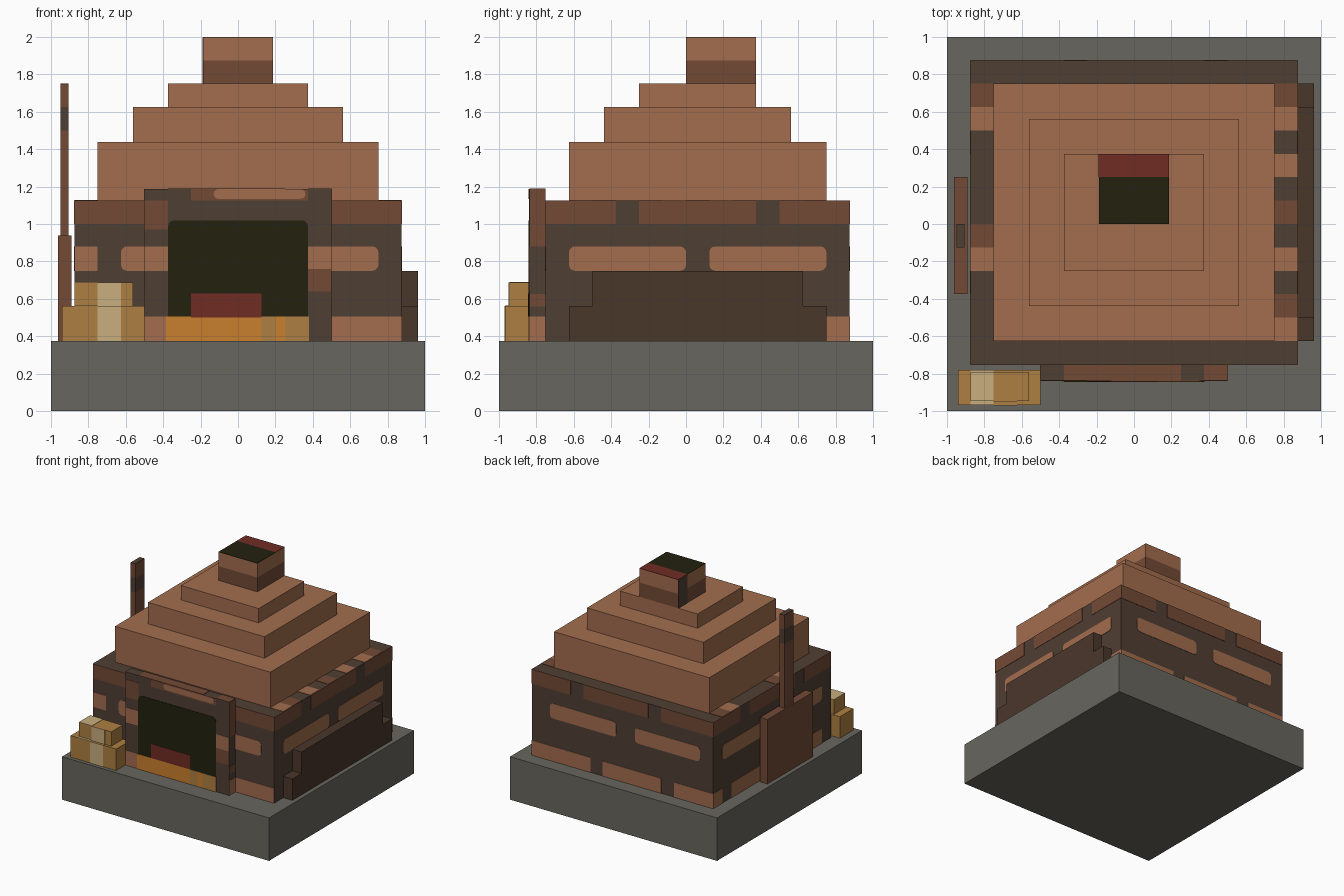
import bpy, bmesh, math

if "Cube" in bpy.data.objects:
    bpy.data.objects.remove(bpy.data.objects["Cube"])


def lin(c):
    c /= 255
    return c / 12.92 if c <= 0.04045 else ((c + 0.055) / 1.055) ** 2.4


MATS = {}
for name, rgb in {
    "stone grey": (104, 102, 94), "mortar brown": (79, 62, 51),
    "light brick": (162, 109, 78), "dark brick": (115, 74, 53),
    "soot black": (34, 33, 15), "ember red": (112, 44, 36),
    "fire orange": (201, 128, 45), "log gold": (174, 127, 65),
    "cut wood tan": (200, 175, 126), "trough brown": (74, 55, 43),
}.items():
    m = bpy.data.materials.new(name)
    m.diffuse_color = (*[lin(c) for c in rgb], 1)
    m.use_nodes = True
    m.node_tree.nodes["Principled BSDF"].inputs["Base Color"].default_value = m.diffuse_color
    MATS[name] = m
GREY, MORTAR, LIGHT, DARK, BLACK, RED, ORANGE, GOLD, TAN, TROUGH = MATS


def finish(name, bm, mats):
    bmesh.ops.recalc_face_normals(bm, faces=bm.faces[:])
    me = bpy.data.meshes.new(name)
    bm.to_mesh(me)
    bm.free()
    for m in mats:
        me.materials.append(MATS[m])
    ob = bpy.data.objects.new(name, me)
    bpy.context.collection.objects.link(ob)
    return ob


def box(name, x0, x1, y0, y1, z0, z1, mat):
    bm = bmesh.new()
    bmesh.ops.create_cube(bm, size=1)
    for v in bm.verts:
        v.co = (x1 if v.co.x > 0 else x0, y1 if v.co.y > 0 else y0,
                z1 if v.co.z > 0 else z0)
    return finish(name, bm, [mat])


def outline(u0, u1, v0, v1, r):
    """Rectangle outline, with rounded corners when r > 0."""
    if not r:
        return [(u0, v0), (u1, v0), (u1, v1), (u0, v1)]
    pts = []
    corners = [(u1 - r, v1 - r), (u0 + r, v1 - r), (u0 + r, v0 + r), (u1 - r, v0 + r)]
    for i, (cu, cv) in enumerate(corners):
        for k in range(4):
            a = math.radians(90 * i + 30 * k)
            pts.append((cu + r * math.cos(a), cv + r * math.sin(a)))
    return pts


def plates(name, axis, pos, side, items, r=0.0, t=0.003):
    """Thin painted plates (u0, u1, v0, v1, material) on a wall across an axis."""
    bm = bmesh.new()
    mats = list(dict.fromkeys(i[4] for i in items))
    for u0, u1, v0, v1, mat in items:
        ends = []
        for w in (pos, pos + side * t):
            ring = []
            for p in outline(u0, u1, v0, v1, r):
                co = list(p)
                co.insert(axis, w)
                ring.append(bm.verts.new(co))
            ends.append(ring)
        a, b = ends
        n = len(a)
        faces = [bm.faces.new(a), bm.faces.new(b)]
        faces += [bm.faces.new((a[i], a[(i + 1) % n], b[(i + 1) % n], b[i])) for i in range(n)]
        for f in faces:
            f.material_index = mats.index(mat)
    return finish(name, bm, mats)


# Plinth and brick house body
box("plinth", -1, 1, -1, 1, 0, 0.375, GREY)
box("house_body", -0.875, 0.875, -0.75, 0.875, 0.375, 1.125, MORTAR)

# Stepped roof
for i, (x, y0, y1, z0, z1) in enumerate([(0.75, -0.625, 0.75, 1.125, 1.4375),
                                         (0.5625, -0.4375, 0.5625, 1.4375, 1.625),
                                         (0.375, -0.25, 0.375, 1.625, 1.75)]):
    box(f"roof_step_{i + 1}", -x, x, y0, y1, z0, z1, LIGHT)

# Chimney with flue opening
box("chimney_base", -0.1875, 0.1875, 0, 0.375, 1.75, 1.875, DARK)
box("chimney_top", -0.1875, 0.1875, 0, 0.375, 1.875, 1.997, LIGHT)
plates("chimney_flue", 2, 1.997, 1, [(-0.1875, 0.1875, 0, 0.25, BLACK),
                                     (-0.1875, 0.1875, 0.25, 0.375, RED)])
plates("chimney_corner", 0, -0.1875, -1, [(0.25, 0.375, 1.75, 1.997, MORTAR)])

# Brick courses: low, middle, top
LOW, MID, TOP = (0.375, 0.505), (0.75, 0.88), (1.0, 1.125)
for name, side in (("right", 1), ("left", -1)):
    plates(f"{name}_middle_bricks", 0, 0.875 * side, side,
           [(-0.625, 0.0, *MID, LIGHT), (0.125, 0.75, *MID, LIGHT)], r=0.03)
    plates(f"{name}_edge_bricks", 0, 0.875 * side, side,
           [(-0.75, -0.375, *TOP, DARK), (-0.25, 0.375, *TOP, DARK),
            (0.5, 0.875, *TOP, DARK), (-0.625, -0.06, *LOW, LIGHT),
            (0.06, 0.625, *LOW, LIGHT), (0.75, 0.875, *LOW, LIGHT)])
plates("back_middle_bricks", 1, 0.875, 1,
       [(0.06, 0.7, *MID, LIGHT), (-0.75, -0.12, *MID, LIGHT)], r=0.03)
plates("back_edge_bricks", 1, 0.875, 1,
       [(0.5, 0.875, *TOP, DARK), (-0.25, 0.375, *TOP, DARK),
        (-0.875, -0.375, *TOP, DARK), (0.31, 0.875, *LOW, LIGHT),
        (-0.375, 0.19, *LOW, LIGHT), (-0.875, -0.5, *LOW, LIGHT)])
plates("front_bricks", 1, -0.75, -1,
       [(-0.875, -0.5, *TOP, DARK), (0.5, 0.875, *TOP, DARK),
        (-0.875, -0.75, *MID, LIGHT), (0.5, 0.875, *LOW, LIGHT)])
plates("front_middle_bricks", 1, -0.75, -1,
       [(-0.625, -0.45, *MID, LIGHT), (0.4, 0.75, *MID, LIGHT)], r=0.03)

# Brick ends on the side ledges under the roof
plates("right_ledge_bricks", 2, 1.125, 1,
       [(0.75, 0.875, y, y + 0.125, m) for y, m in
        ((0.625, DARK), (0.5, LIGHT), (0.25, LIGHT), (0.0, DARK), (-0.25, LIGHT),
         (-0.5, DARK), (-0.625, LIGHT))])
plates("left_ledge_bricks", 2, 1.125, 1,
       [(-0.875, -0.75, y, y + 0.125, m) for y, m in
        ((0.625, DARK), (0.5, LIGHT), (-0.125, DARK), (-0.25, LIGHT))])

# Fireplace surround
FY = -0.837
box("fireplace_surround", -0.5, 0.5, FY, -0.75, 0.375, 1.1875, MORTAR)
plates("surround_bricks", 1, FY, -1,
       [(-0.5, -0.375, 0.97, 1.125, DARK), (-0.5, -0.375, *MID, LIGHT),
        (-0.5, -0.385, *LOW, LIGHT), (0.375, 0.5, 0.76, 0.88, LIGHT),
        (0.375, 0.5, 0.64, 0.76, DARK), (-0.25, 0.375, 1.125, 1.1875, DARK)])
plates("lintel_brick", 1, FY, -1, [(-0.13, 0.36, 1.135, 1.187, LIGHT)], r=0.025, t=0.005)
plates("surround_top_bricks", 2, 1.1875, 1, [(-0.375, 0.25, FY, -0.75, DARK),
                                             (0.375, 0.5, FY, -0.75, DARK)])
for name, side in (("right", 1), ("left", -1)):
    plates(f"surround_{name}_bricks", 0, 0.5 * side, side,
           [(FY, -0.75, 0.88, 1.1875, DARK), (FY, -0.75, 0.56, 0.625, DARK),
            (FY, -0.75, *LOW, LIGHT)])

# Fire opening, embers and flames
plates("fire_opening", 1, FY, -1, [(-0.375, 0.375, 0.45, 1.02, BLACK)], r=0.035, t=0.004)
plates("embers", 1, FY, -1, [(-0.25, 0.125, 0.5, 0.628, RED)], t=0.007)
plates("flames", 1, FY, -1,
       [(-0.385, 0.125, *LOW, ORANGE), (0.125, 0.2, *LOW, GOLD),
        (0.2, 0.25, *LOW, ORANGE), (0.25, 0.38, *LOW, GOLD)], t=0.007)

# Side trough on the right
box("trough_body", 0.875, 0.9625, -0.5, 0.625, 0.375, 0.75, TROUGH)
box("trough_end_front", 0.875, 0.9625, -0.625, -0.5, 0.375, 0.5625, TROUGH)
box("trough_end_back", 0.875, 0.9625, 0.625, 0.75, 0.375, 0.5625, TROUGH)

# Baker's paddle leaning on the left
box("paddle_blade", -0.9625, -0.89, -0.375, 0.25, 0.375, 0.9375, DARK)
for part, z0, z1, mat in (("lower", 0.9375, 1.5, DARK), ("band", 1.5, 1.625, MORTAR),
                          ("upper", 1.625, 1.747, DARK), ("tip", 1.747, 1.75, MORTAR)):
    box(f"paddle_handle_{part}", -0.95, -0.905, -0.125, 0, z0, z1, mat)

# Stacked logs with pale stripes
for name, x0, x1, y0, y1, z0, z1 in (("lower", -0.94, -0.5, -0.967, -0.78, 0.375, 0.5625),
                                     ("upper", -0.875, -0.5625, -0.945, -0.79, 0.5625, 0.6875)):
    box(f"{name}_log", x0, x1, y0, y1, z0, z1, GOLD)
    plates(f"{name}_log_front_stripe", 1, y0, -1, [(-0.75, -0.625, z0, z1, TAN)])
    plates(f"{name}_log_top_stripe", 2, z1, 1, [(-0.875, -0.75, y0, y1, TAN)])
